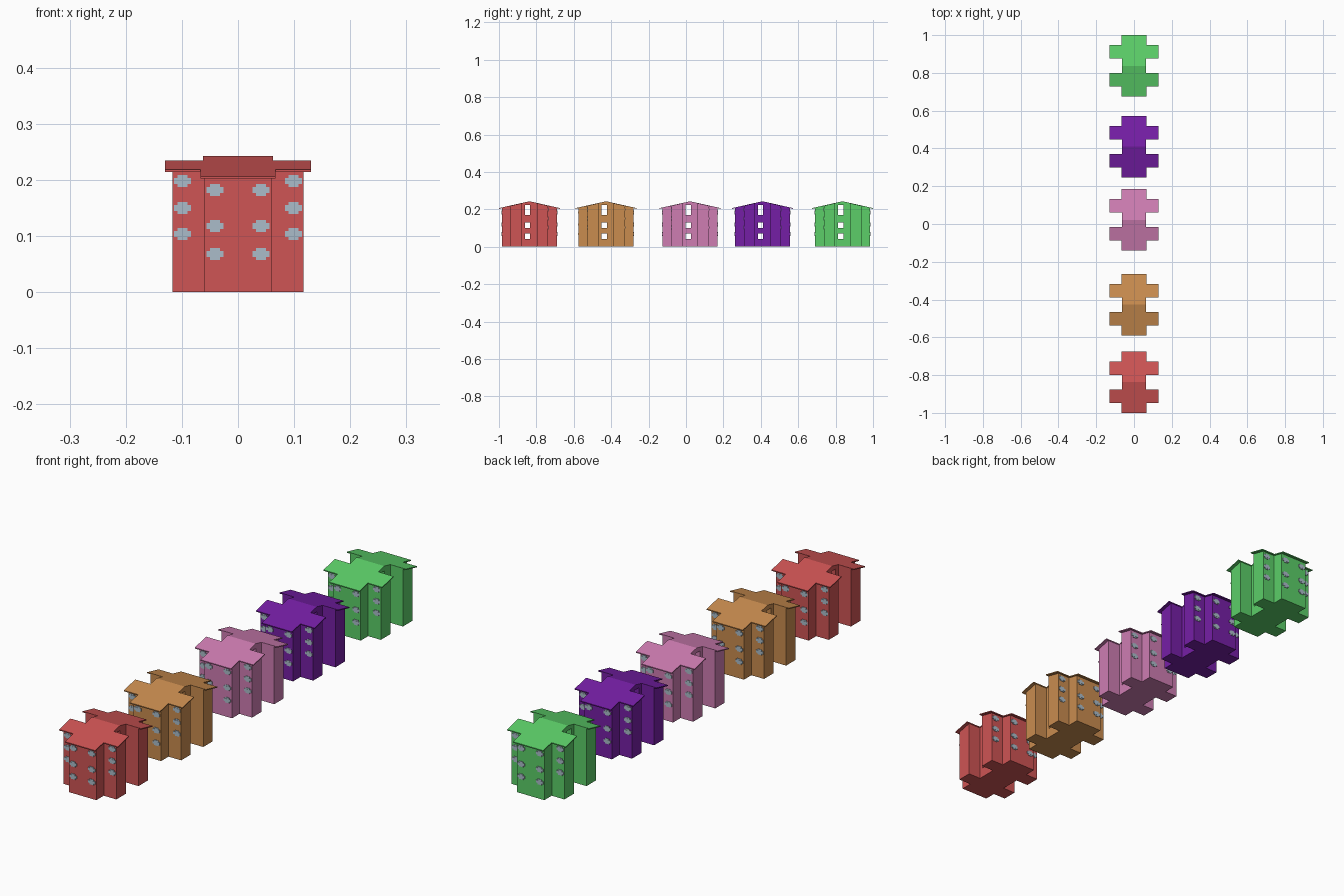
import bpy, bmesh

if "Cube" in bpy.data.objects:
    bpy.data.objects.remove(bpy.data.objects["Cube"])

RIDGE, SLOPE, THICK = 0.243, 0.224, 0.004


def lin(c):
    return tuple(((v + 0.055) / 1.055) ** 2.4 if v > 0.04 else v / 12.92 for v in c) + (1.0,)


def material(name, rgb):
    m = bpy.data.materials.new(name)
    m.diffuse_color = lin(rgb)
    m.use_nodes = True
    m.node_tree.nodes["Principled BSDF"].inputs["Base Color"].default_value = m.diffuse_color
    return m


def add_obj(name, bm, mat):
    me = bpy.data.meshes.new(name)
    bm.to_mesh(me)
    bm.free()
    ob = bpy.data.objects.new(name, me)
    bpy.context.collection.objects.link(ob)
    if mat:
        me.materials.append(mat)
    return ob


def add_box(bm, x0, x1, y0, y1, z0, z1):
    v = bmesh.ops.create_cube(bm, size=1)["verts"]
    for p in v:
        p.co = ((x0 + x1) / 2 + p.co.x * (x1 - x0),
                (y0 + y1) / 2 + p.co.y * (y1 - y0),
                (z0 + z1) / 2 + p.co.z * (z1 - z0))


def prism(quarter, low, high):
    """Stepped plan, mirrored in x and y, between two height functions."""
    bm = bmesh.new()
    half = quarter + [(-x, y) for x, y in reversed(quarter)]
    for s in (1, -1):
        lo = [bm.verts.new((x, s * y, low(y))) for x, y in half]
        hi = [bm.verts.new((x, s * y, high(y))) for x, y in half]
        bm.faces.new(lo)
        bm.faces.new(hi)
        for i in range(len(half) - 1):
            bm.faces.new((lo[i], lo[i + 1], hi[i + 1], hi[i]))
    bmesh.ops.remove_doubles(bm, verts=bm.verts, dist=1e-5)
    bmesh.ops.recalc_face_normals(bm, faces=bm.faces)
    return bm


def roof_top(y):
    return RIDGE - SLOPE * y


def roof_under(y):
    return roof_top(y) - THICK


WALL = [(0.061, 0), (0.061, 0.040), (0.117, 0.040), (0.117, 0.100), (0.061, 0.100), (0.061, 0.147)]
ROOF = [(0.0625, 0), (0.0625, 0.038), (0.13, 0.038), (0.13, 0.110), (0.067, 0.110), (0.067, 0.163)]
SIDE = [(0.17, 0.222), (0.10, 0.13), (0.04, 0.072)]   # side openings, z ranges


def build_walls(mat):
    ob = add_obj("walls", prism(WALL, lambda y: 0.0, roof_under), mat)
    # openings running across the middle of the house
    bm = bmesh.new()
    for z0, z1 in SIDE:
        add_box(bm, -0.2, 0.2, -0.024, 0.004, z0, z1)
    cutter = add_obj("opening_cutter", bm, mat)
    cutter.hide_render = True
    mod = ob.modifiers.new("openings", "BOOLEAN")
    mod.operation = "DIFFERENCE"
    mod.object = cutter
    mod.solver = "EXACT"
    bpy.context.view_layer.objects.active = ob
    ob.select_set(True)
    bpy.ops.object.modifier_apply(modifier=mod.name)
    bpy.data.objects.remove(cutter)
    return ob


def build_shutters(mat):
    bm = bmesh.new()
    for s in (1, -1):
        for z0, z1 in SIDE[1:]:
            add_box(bm, *sorted((s * 0.0605, s * 0.063)), 0.004, 0.032, z0, z1)
    return add_obj("shutters", bm, mat)


def build_windows(mat):
    bm = bmesh.new()
    spots = [(x, 0.147, z) for x in (-0.041, 0.041) for z in (0.182, 0.118, 0.068)]
    spots += [(x, 0.100, z) for x in (-0.099, 0.099) for z in (0.198, 0.150, 0.1035)]
    for s in (1, -1):
        for x, y, z in spots:
            # tall pane crossed by a wide one
            for w, h, t in ((0.009, 0.0108, 0.002), (0.0155, 0.0055, 0.0025)):
                ys = sorted((s * (y - 0.001), s * (y + t)))
                add_box(bm, x - w, x + w, *ys, z - h, z + h)
    return add_obj("windows", bm, mat)


glass = material("pale blue glass", (0.67, 0.74, 0.79))
HOUSES = [
    ("red", -0.837, (0.81, 0.33, 0.33)),
    ("orange", -0.427, (0.79, 0.55, 0.31)),
    ("pink", 0.022, (0.81, 0.49, 0.70)),
    ("purple", 0.409, (0.46, 0.12, 0.65)),
    ("green", 0.837, (0.36, 0.81, 0.41)),
]
for name, y, rgb in HOUSES:
    paint = material(name + " paint", rgb)
    parts = [build_walls(paint),
             add_obj("roof", prism(ROOF, roof_under, roof_top), paint),
             build_shutters(paint),
             build_windows(glass)]
    for p in parts:
        p.name = name + "_house_" + p.name.split(".")[0]
        p.location.y = y
